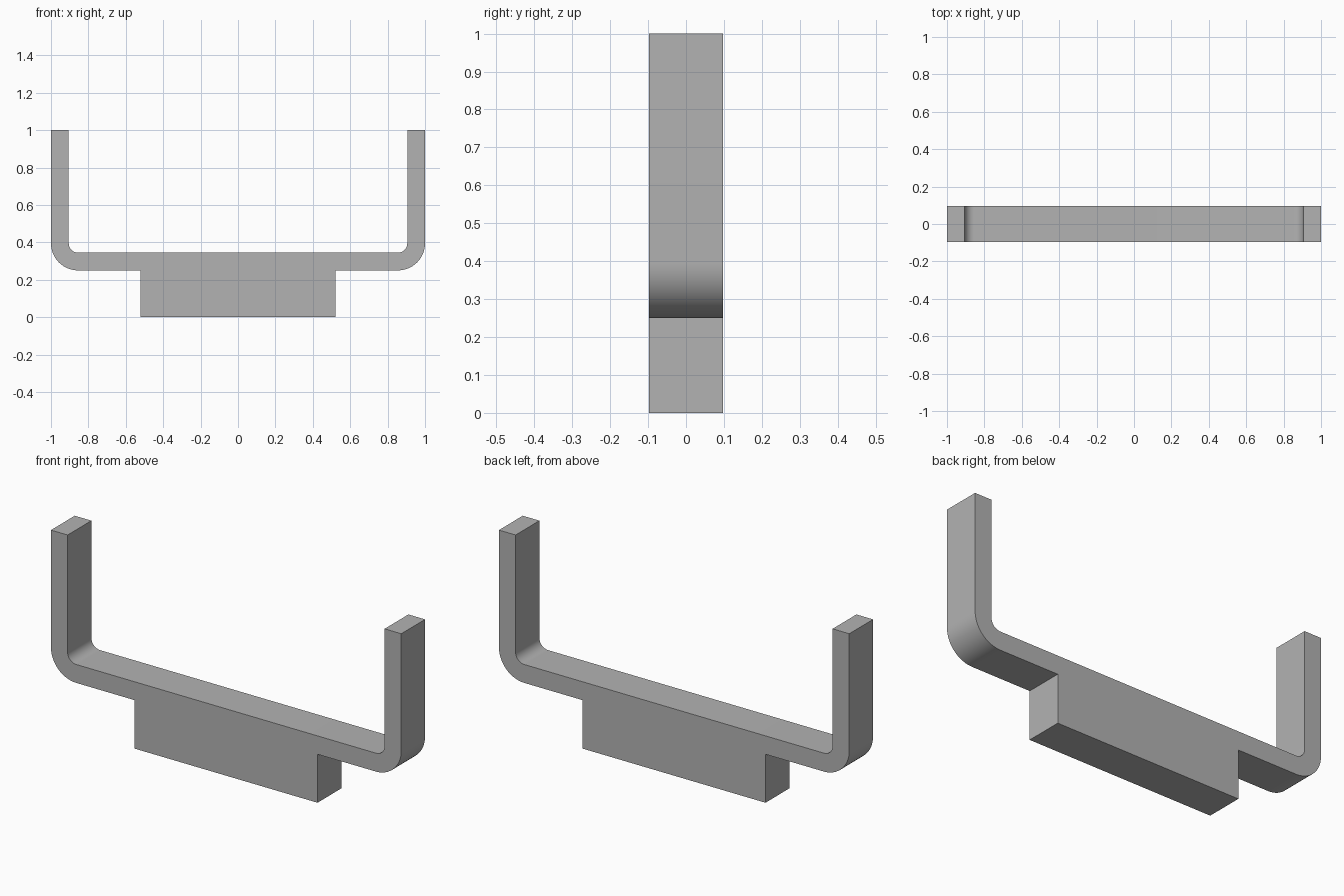
import bpy
import bmesh
from math import pi, cos, sin, radians
from mathutils import Vector

if "Cube" in bpy.data.objects:
    bpy.data.objects.remove(bpy.data.objects["Cube"], do_unlink=True)

HALF_DEPTH = 0.097
THICK = 0.095
BAR_BOTTOM = 0.25
BAR_TOP = BAR_BOTTOM + THICK
BLOCK_X = 0.522
INNER_R = 0.05
OUTER_R = INNER_R + THICK
STEPS = 16

grey = bpy.data.materials.new("plain grey")
grey.use_nodes = True
colour = (0.45, 0.45, 0.45, 1)
grey.diffuse_color = colour
grey.node_tree.nodes["Principled BSDF"].inputs["Base Color"].default_value = colour


def bend(radius):
    """Quarter arc from the bar underside round to the upright arm."""
    cx, cz = 1 - OUTER_R, BAR_BOTTOM + OUTER_R
    angles = [-pi / 2 + pi / 2 * i / STEPS for i in range(STEPS + 1)]
    return [(cx + radius * cos(a), cz + radius * sin(a)) for a in angles]


# Right half of the outline, from the block's base to the top of the bar
half = [(BLOCK_X, 0), (BLOCK_X, BAR_BOTTOM)]
half += bend(OUTER_R) + [(1, 1), (1 - THICK, 1)] + bend(INNER_R)[::-1]
outline = half + [(-x, z) for x, z in reversed(half)]

# Extrude the outline through the depth
bm = bmesh.new()
face = bm.faces.new([bm.verts.new((x, -HALF_DEPTH, z)) for x, z in outline])
result = bmesh.ops.extrude_face_region(bm, geom=[face], use_keep_orig=True)
moved = [g for g in result["geom"] if isinstance(g, bmesh.types.BMVert)]
bmesh.ops.translate(bm, verts=moved, vec=Vector((0, 2 * HALF_DEPTH, 0)))
bmesh.ops.recalc_face_normals(bm, faces=bm.faces)

mesh = bpy.data.meshes.new("bracket")
bm.to_mesh(mesh)
bm.free()
mesh.materials.append(grey)
bracket = bpy.data.objects.new("bracket", mesh)
bpy.context.collection.objects.link(bracket)

# Smooth bends with crisp edges
bpy.ops.object.select_all(action="DESELECT")
bracket.select_set(True)
bpy.context.view_layer.objects.active = bracket
bpy.ops.object.shade_smooth_by_angle(angle=radians(30))
